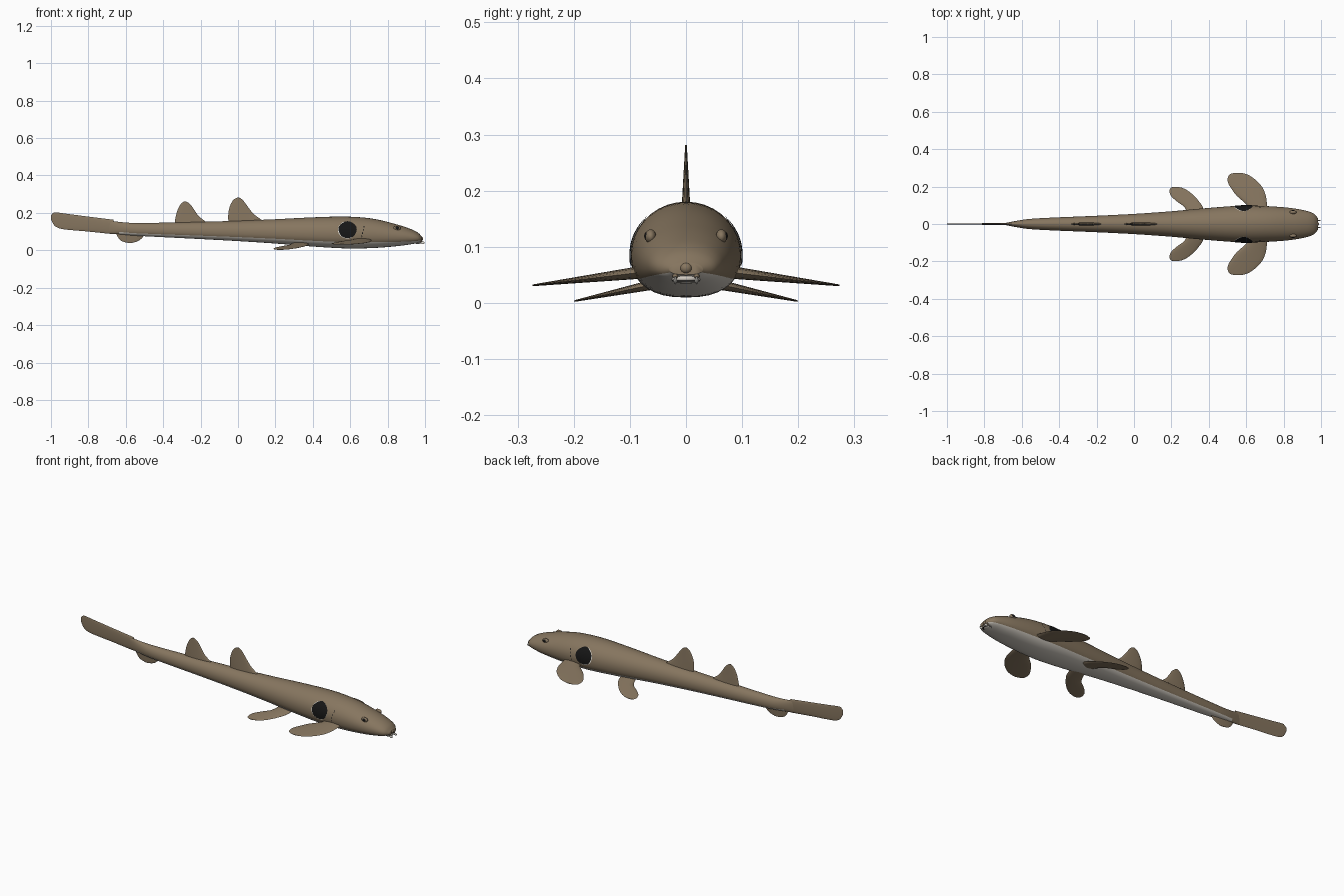
import bpy, bmesh, math
from mathutils import Vector

cube = bpy.data.objects.get("Cube")
if cube:
    bpy.data.objects.remove(cube, do_unlink=True)


def material(name, rgb):
    m = bpy.data.materials.new(name)
    m.use_nodes = True
    m.diffuse_color = (*rgb, 1)
    bsdf = m.node_tree.nodes["Principled BSDF"]
    bsdf.inputs["Base Color"].default_value = (*rgb, 1)
    bsdf.inputs["Roughness"].default_value = 0.7
    return m


BROWN = material("skin brown", (0.24, 0.18, 0.115))
PALE = material("belly pale grey", (0.62, 0.58, 0.52))
BLACK = material("spot black", (0.008, 0.008, 0.008))
WHITE = material("ring white", (0.8, 0.78, 0.72))


def finish(bm, name, mats, angle=40, closed=True):
    if closed:
        bmesh.ops.recalc_face_normals(bm, faces=bm.faces)
    me = bpy.data.meshes.new(name)
    bm.to_mesh(me)
    bm.free()
    ob = bpy.data.objects.new(name, me)
    bpy.context.collection.objects.link(ob)
    for m in mats:
        me.materials.append(m)
    bpy.ops.object.select_all(action='DESELECT')
    ob.select_set(True)
    bpy.context.view_layer.objects.active = ob
    bpy.ops.object.shade_smooth_by_angle(angle=math.radians(angle))
    return ob


def sample(table, x):
    """Smooth interpolation of rows (x, values...) sorted by x."""
    n = len(table)
    i = max(j for j in range(n - 1) if j == 0 or table[j][0] <= x)

    def slope(j, k):
        a, b = table[max(j - 1, 0)], table[min(j + 1, n - 1)]
        return (b[k] - a[k]) / (b[0] - a[0])
    p, q = table[i], table[i + 1]
    d = q[0] - p[0]
    u = (x - p[0]) / d
    out = []
    for k in range(1, len(p)):
        out.append(p[k] * (1 + 2 * u) * (1 - u) ** 2 + q[k] * u * u * (3 - 2 * u)
                   + d * slope(i, k) * u * (1 - u) ** 2 + d * slope(i + 1, k) * u * u * (u - 1))
    return out


def loft(bm, rings):
    rows = [[bm.verts.new(p) for p in ring] for ring in rings]
    n = len(rows[0])
    for a, b in zip(rows, rows[1:]):
        for k in range(n):
            bm.faces.new((a[k], a[(k + 1) % n], b[(k + 1) % n], b[k]))
    bm.faces.new(rows[0])
    bm.faces.new(rows[-1][::-1])


# Body stations: x, top, bottom, half width
BODY = [(-0.69, 0.160, 0.090, 0.005), (-0.64, 0.152, 0.086, 0.015),
        (-0.55, 0.146, 0.078, 0.028), (-0.2, 0.152, 0.060, 0.044),
        (0.0, 0.158, 0.049, 0.054), (0.2, 0.166, 0.036, 0.068),
        (0.4, 0.176, 0.020, 0.086), (0.58, 0.180, 0.010, 0.098),
        (0.72, 0.169, 0.012, 0.095), (0.85, 0.138, 0.022, 0.084),
        (0.93, 0.111, 0.033, 0.068), (0.965, 0.092, 0.041, 0.053),
        (0.984, 0.072, 0.050, 0.030)]
LOW = 2.4   # flatter curve for the underside
SEG = 36


def section(x):
    top, bottom, w = sample(BODY, x)
    mid = bottom + 0.45 * (top - bottom)
    return top - mid, mid - bottom, mid, w


def body_ring(x):
    up, down, mid, w = section(x)
    ring = []
    for k in range(SEG):
        a = 2 * math.pi * k / SEG
        c, s = math.cos(a), math.sin(a)
        e = 1 if s >= 0 else 2 / LOW
        ring.append((x, w * math.copysign(abs(c) ** e, c),
                     mid + (up * s if s >= 0 else -down * abs(s) ** e)))
    return ring


def body_y(x, z):
    up, down, mid, w = section(x)
    n, u = (2, (z - mid) / up) if z > mid else (LOW, (mid - z) / down)
    return w * max(0, 1 - u ** n) ** (1 / n)


# Body with a pale underside
x0, x1 = BODY[0][0], BODY[-1][0]
bm = bmesh.new()
STEPS = 70
loft(bm, [body_ring(x0 + (x1 - x0) * math.sin(math.pi / 2 * i / STEPS) ** 1.1)
          for i in range(STEPS + 1)])
for f in bm.faces:
    c = f.calc_center_median()
    if len(f.verts) > 4 or c.x < -0.63:
        continue
    up, down, mid, w = section(c.x)
    f.material_index = int(c.z < mid - 0.6 * down)
finish(bm, "body", [BROWN, PALE], 50)


# Fins: lens-shaped sections along the span; rows are span, chord start, chord end
def fin(name, table, place, thick, tip=0.0015, steps=20):
    bm = bmesh.new()
    s0, s1 = table[0][0], table[-1][0]
    rings = []
    for i in range(steps + 1):
        u = math.sin(math.pi / 2 * i / steps)
        s = s0 + (s1 - s0) * u
        a, b = sample(table, s)
        t = thick + (tip - thick) * u
        rings.append([place(s, (a + b) / 2 + (b - a) / 2 * math.cos(k * math.pi / 8),
                            t * math.sin(k * math.pi / 8)) for k in range(16)])
    loft(bm, rings)
    finish(bm, name, [BROWN], 60)


def upright(s, c, t):
    return (c, t, s)


fin("front_dorsal_fin", [(0.13, -0.05, 0.17), (0.16, -0.052, 0.13), (0.19, -0.052, 0.088),
                         (0.22, -0.048, 0.062), (0.25, -0.037, 0.04), (0.272, -0.022, 0.022),
                         (0.281, -0.005, 0.007)], upright, 0.010)
fin("rear_dorsal_fin", [(0.13, -0.338, -0.15), (0.155, -0.337, -0.175), (0.18, -0.333, -0.208),
                        (0.21, -0.325, -0.23), (0.24, -0.311, -0.25), (0.255, -0.298, -0.267),
                        (0.261, -0.288, -0.278)], upright, 0.009)
fin("anal_fin", [(-0.1, -0.655, -0.49), (-0.075, -0.645, -0.505), (-0.055, -0.63, -0.525),
                 (-0.045, -0.612, -0.545), (-0.04, -0.59, -0.565)],
    lambda s, c, t: (c, t, -s), 0.006)
fin("tail_fin", [(0.665, 0.086, 0.163), (0.8, 0.100, 0.180), (0.93, 0.112, 0.197),
                 (0.965, 0.121, 0.202), (0.985, 0.136, 0.202), (1.0, 0.165, 0.188)],
    lambda s, c, t: (-s, t, c), 0.006)

PECTORAL = [(0.05, 0.62, 0.72), (0.10, 0.605, 0.712), (0.15, 0.55, 0.705), (0.19, 0.52, 0.69),
            (0.22, 0.503, 0.667), (0.25, 0.502, 0.632), (0.267, 0.515, 0.60), (0.274, 0.54, 0.57)]
PELVIC = [(0.03, 0.295, 0.385), (0.09, 0.27, 0.368), (0.12, 0.23, 0.348), (0.15, 0.198, 0.322),
          (0.18, 0.19, 0.285), (0.194, 0.198, 0.255), (0.199, 0.212, 0.23)]


# Painted patches that follow the flank
def patch(name, side, x, z, rx, rz, lift, mat, wobble=0.0, sides=20):
    bm = bmesh.new()

    def point(r, k):
        a = 2 * math.pi * k / sides
        r *= 1 + wobble * math.sin(5 * a)
        px, pz = x + rx * r * math.cos(a), z + rz * r * math.sin(a)
        return bm.verts.new((px, side * (body_y(px, pz) + lift), pz))
    rows = [[point(r, k) for k in range(sides)] for r in (0.33, 0.66, 1)]
    bm.faces.new(rows[0])
    for a, b in zip(rows, rows[1:]):
        for k in range(sides):
            j = (k + 1) % sides
            bm.faces.new((a[k], b[k], b[j], a[j]))
    bm.normal_update()
    for f in bm.faces:
        if f.normal.y * side < 0:
            f.normal_flip()
    finish(bm, name, [mat], closed=False)


def ball(name, centre, radii, mat):
    bm = bmesh.new()
    bmesh.ops.create_uvsphere(bm, u_segments=16, v_segments=10, radius=1)
    bmesh.ops.scale(bm, vec=Vector(radii), verts=bm.verts)
    bmesh.ops.translate(bm, vec=Vector(centre), verts=bm.verts)
    finish(bm, name, [mat], 60)


for side, label in ((1, "left"), (-1, "right")):
    fin(label + "_pectoral_fin", PECTORAL,
        lambda s, c, t: (c, side * s, 0.064 - 0.12 * s + t), 0.013)
    fin(label + "_pelvic_fin", PELVIC,
        lambda s, c, t: (c, side * s, 0.045 - 0.21 * s + t), 0.011)
    # Shoulder spot with its pale rim
    patch(label + "_spot_rim", side, 0.584, 0.109, 0.050, 0.046, 0.0012, WHITE)
    patch(label + "_shoulder_spot", side, 0.586, 0.110, 0.049, 0.045, 0.0025, BLACK, 0.02)
    # Gill slits
    for i in range(4):
        patch(f"{label}_gill_slit_{i + 1}", side, 0.662 + 0.004 * i, 0.075 + 0.017 * i,
              0.0025, 0.006, 0.0015, BLACK, sides=8)
    # Eye in a raised brow
    ball(label + "_brow", (0.85, side * 0.063, 0.118), (0.020, 0.010, 0.013), BROWN)
    ball(label + "_eye", (0.851, side * 0.067, 0.119), (0.012, 0.0075, 0.009), BLACK)
    # Nostril and barbel
    ball(label + "_nostril", (0.978, side * 0.019, 0.048), (0.008, 0.005, 0.005), BROWN)
    ball(label + "_barbel", (0.988, side * 0.019, 0.040), (0.010, 0.003, 0.007), WHITE)

# Snout tip and mouth
ball("snout_tip", (0.980, 0, 0.062), (0.010, 0.011, 0.010), BROWN)
ball("muzzle", (0.962, 0, 0.043), (0.022, 0.026, 0.009), PALE)
ball("mouth_line", (0.966, 0, 0.039), (0.019, 0.026, 0.0016), BLACK)
